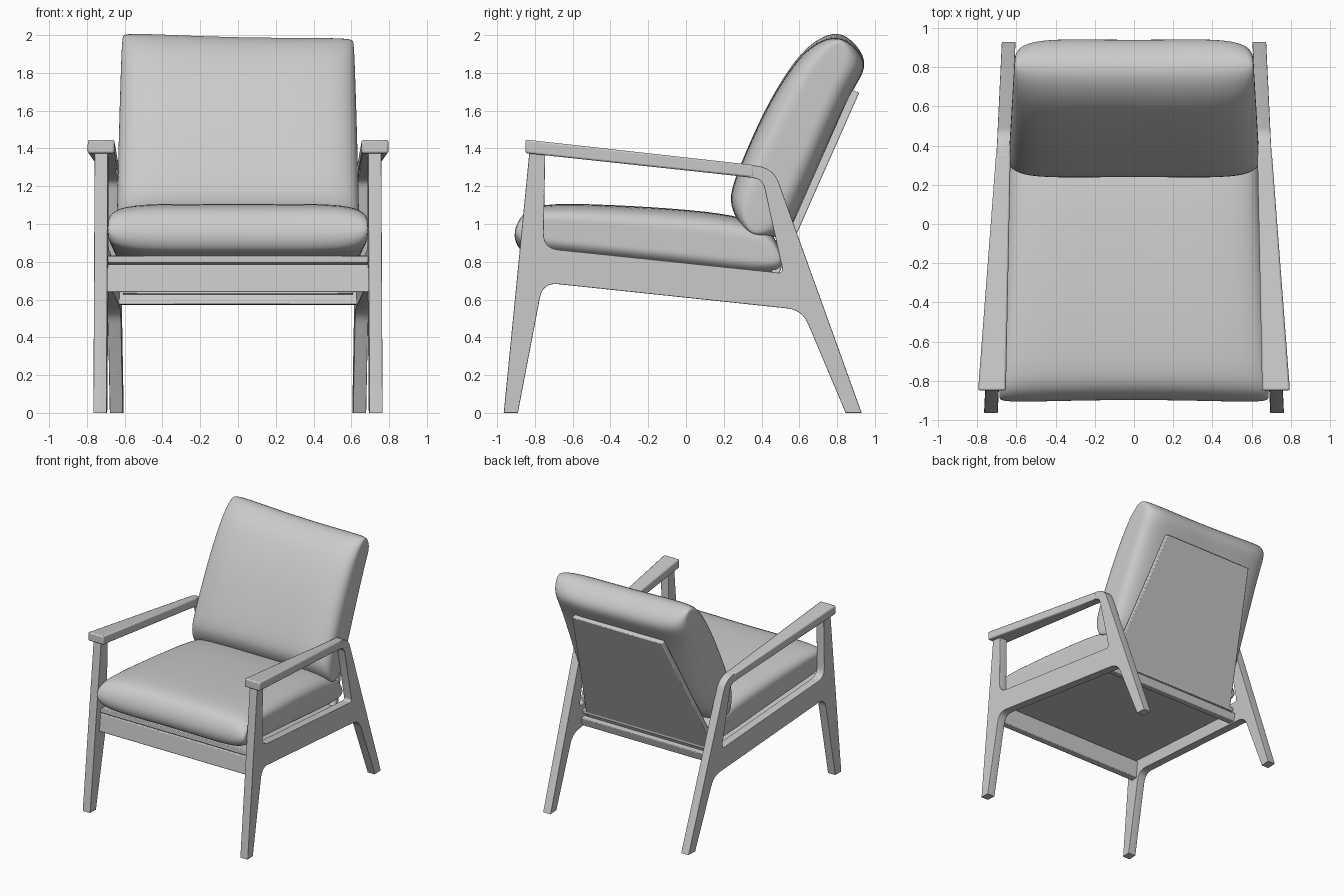
import bpy, bmesh
from mathutils import Vector

if "Cube" in bpy.data.objects:
    bpy.data.objects.remove(bpy.data.objects["Cube"])


def shear(y):
    """Centre x of the splayed side frame at depth y."""
    return 0.73 - 0.048 * (y + 0.95)


def rounded(points, steps=6):
    """Outline with rounded corners from (y, z, radius) points."""
    out = []
    for i, (y, z, r) in enumerate(points):
        p = Vector((y, z))
        if not r:
            out.append(p)
            continue
        a = Vector(points[i - 1][:2])
        b = Vector(points[(i + 1) % len(points)][:2])
        a = p + (a - p).normalized() * r
        b = p + (b - p).normalized() * r
        for k in range(steps + 1):
            t = k / steps
            out.append(a * (1 - t) ** 2 + p * 2 * t * (1 - t) + b * t * t)
    return out


def add_object(name, mesh):
    ob = bpy.data.objects.new(name, mesh)
    bpy.context.collection.objects.link(ob)
    return ob


def mirror(ob):
    ob.modifiers.new("Mirror", 'MIRROR')


def prism(name, section, bevel=0.006):
    """Solid from a (y, z, x_min, x_max) section."""
    bm = bmesh.new()
    lo = [bm.verts.new((a, y, z)) for y, z, a, b in section]
    hi = [bm.verts.new((b, y, z)) for y, z, a, b in section]
    bm.faces.new(lo)
    bm.faces.new(hi)
    n = len(section)
    for i in range(n):
        j = (i + 1) % n
        bm.faces.new((lo[i], lo[j], hi[j], hi[i]))
    bmesh.ops.recalc_face_normals(bm, faces=bm.faces)
    mesh = bpy.data.meshes.new(name)
    bm.to_mesh(mesh)
    bm.free()
    ob = add_object(name, mesh)
    mod = ob.modifiers.new("Bevel", 'BEVEL')
    mod.width = bevel
    mod.segments = 2
    return ob


def cushion(name, profile, axis, half_width, warp):
    """Pillow lofted along x; its section thins towards the sides."""
    pts = [Vector(p) for p in profile]
    n = len(pts)
    pts = [p + (p - (pts[i - 1] + pts[(i + 1) % n]) / 2) * 0.4 for i, p in enumerate(pts)]
    c = sum(pts, Vector((0, 0))) / n
    axis = Vector(axis).normalized()
    normal = Vector((-axis.y, axis.x))
    side = [(1.0, 0.30, 0.95), (1.0, 0.52, 0.985), (0.95, 0.80, 1.0),
            (0.78, 0.98, 1.0), (0.4, 1.0, 0.99)]
    stations = [(-u, t, l) for u, t, l in side] + [(0, 0.98, 0.985)] + side[::-1]
    bm = bmesh.new()
    rings = []
    for u, t, l in stations:
        ring = []
        for p in pts:
            d = p - c
            q = c + axis * d.dot(axis) * l + normal * d.dot(normal) * t
            x = u * half_width(q.x)
            ring.append(bm.verts.new((x, q.x, q.y + warp(x, q.y))))
        rings.append(ring)
    for a, b in zip(rings, rings[1:]):
        for i in range(n):
            j = (i + 1) % n
            bm.faces.new((a[i], a[j], b[j], b[i]))
    bm.faces.new(rings[0])
    bm.faces.new(rings[-1])
    bmesh.ops.recalc_face_normals(bm, faces=bm.faces)
    mesh = bpy.data.meshes.new(name)
    bm.to_mesh(mesh)
    bm.free()
    mesh.shade_smooth()
    ob = add_object(name, mesh)
    mod = ob.modifiers.new("Subdivision", 'SUBSURF')
    mod.levels = mod.render_levels = 2
    return ob


# Side frames: legs, side rail and post cut from one rounded outline
outer = [(-0.965, 0, 0), (-0.89, 0, 0), (-0.758, 0.69, 0.08), (0.615, 0.545, 0.08),
         (0.845, 0, 0), (0.93, 0, 0), (0.462, 1.30, 0.09), (-0.825, 1.425, 0)]
opening = [(-0.745, 1.375, 0), (0.405, 1.238, 0.05), (0.515, 0.74, 0.03), (-0.755, 0.872, 0.08)]
curve = bpy.data.curves.new("frame_outline", 'CURVE')
curve.dimensions = '2D'
curve.fill_mode = 'BOTH'
curve.extrude = 0.031
curve.bevel_depth = 0.004
curve.offset = -0.004
for outline in (outer, opening):
    path = rounded(outline)
    spline = curve.splines.new('POLY')
    spline.points.add(len(path) - 1)
    for point, p in zip(spline.points, path):
        point.co = (p.x, p.y, 0, 1)
    spline.use_cyclic_u = True
helper = add_object("frame_outline", curve)
deps = bpy.context.evaluated_depsgraph_get()
mesh = bpy.data.meshes.new_from_object(helper.evaluated_get(deps))
bpy.data.objects.remove(helper)
for v in mesh.vertices:
    a, b, t = v.co
    v.co = (t + shear(a), a, b)
frame = add_object("side_frames", mesh)
mirror(frame)

# Armrests: wide at the front, tapering into the frame
arm = []
for y, z, w in [(-0.85, 1.375, 0.071), (0.36, 1.245, 0.037),
                (0.36, 1.312, 0.037), (-0.85, 1.447, 0.071)]:
    arm.append((y, z, shear(y) - w, shear(y) + w))
armrests = prism("armrests", arm, 0.01)
mirror(armrests)

# Cross rails, seat board and tapered back panel
front_rail = prism("front_rail", [(y, z, -0.695, 0.695) for y, z in
                                  [(-0.85, 0.64), (-0.79, 0.64), (-0.775, 0.785), (-0.835, 0.785)]])
rear_rail = prism("rear_rail", [(y, z, -0.63, 0.63) for y, z in
                                [(0.42, 0.575), (0.48, 0.57), (0.50, 0.635), (0.44, 0.64)]])
seat_board = prism("seat_board", [(-0.84, 0.795, -0.69, 0.69), (0.47, 0.665, -0.63, 0.63),
                                  (0.47, 0.70, -0.63, 0.63), (-0.84, 0.833, -0.69, 0.69)])
back_panel = prism("back_panel", [(0.40, 0.63, -0.61, 0.61), (0.443, 0.625, -0.61, 0.61),
                                  (0.917, 1.695, -0.415, 0.415), (0.877, 1.71, -0.415, 0.415)])

# Cushions
cushion("seat_cushion",
        [(-0.905, 0.95), (-0.85, 1.06), (-0.70, 1.105), (-0.30, 1.095), (0.10, 1.065),
         (0.35, 1.015), (0.465, 0.93), (0.495, 0.80), (0.43, 0.72), (0.0, 0.76),
         (-0.45, 0.805), (-0.80, 0.84), (-0.88, 0.875)],
        (1, -0.1), lambda y: 0.69 - 0.046 * (y + 0.9), lambda x, z: 0)
cushion("back_cushion",
        [(0.40, 0.93), (0.30, 0.985), (0.24, 1.10), (0.255, 1.22), (0.335, 1.42),
         (0.445, 1.65), (0.58, 1.86), (0.69, 1.96), (0.80, 1.995), (0.90, 1.935),
         (0.945, 1.83), (0.87, 1.69), (0.72, 1.35), (0.575, 1.02), (0.50, 0.945)],
        (0.42, 0.91), lambda y: 0.645 - 0.06 * (y - 0.25),
        lambda x, z: -0.025 * x * max(0, z - 1.1))

# Smooth rounded corners, keep wood edges crisp
bpy.ops.object.select_all(action='DESELECT')
for ob in (frame, armrests, front_rail, rear_rail, seat_board, back_panel):
    ob.select_set(True)
bpy.context.view_layer.objects.active = frame
bpy.ops.object.shade_smooth_by_angle(angle=0.6)
